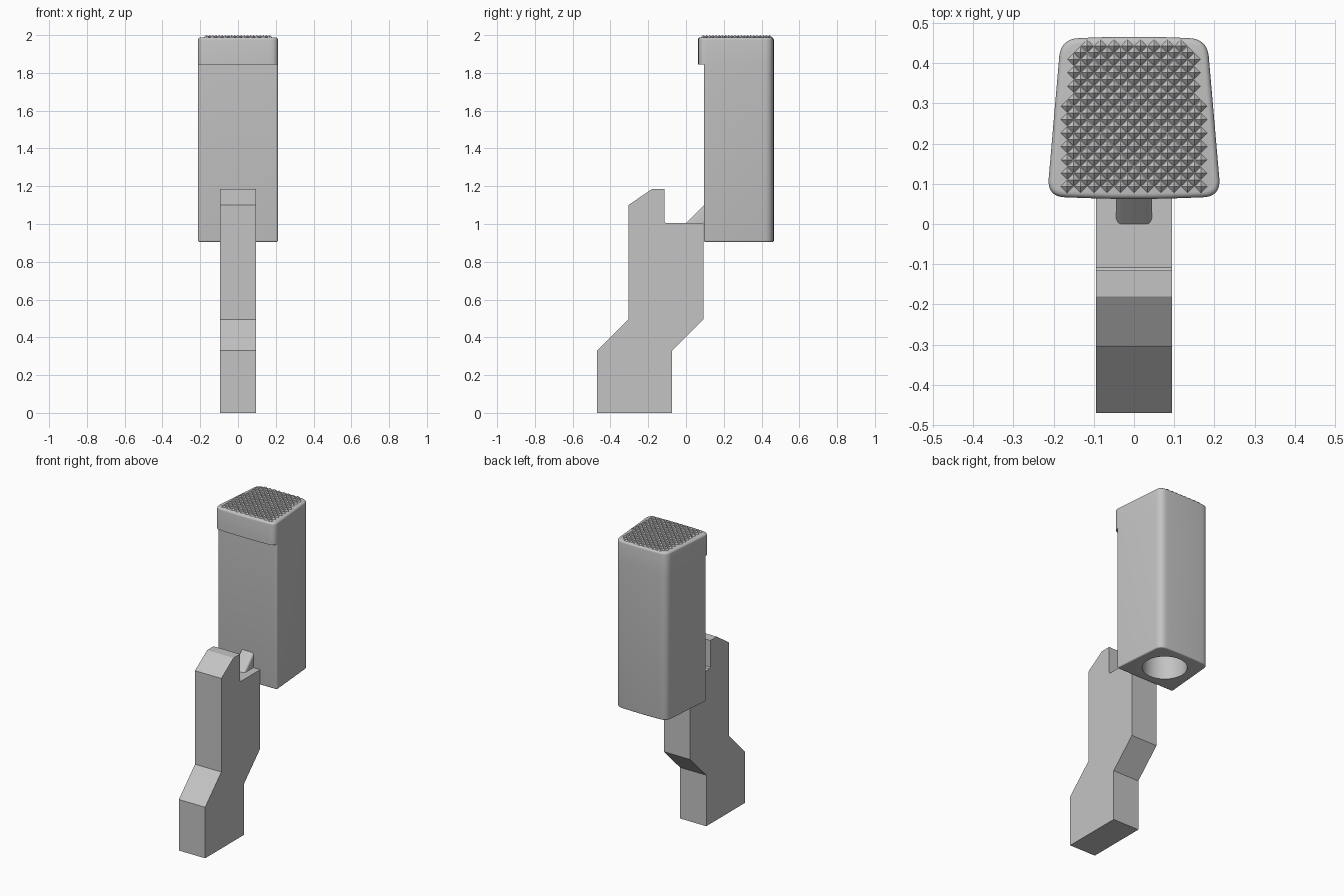
import bpy, bmesh, math
from mathutils import Vector

cube = bpy.data.objects.get("Cube")
if cube:
    bpy.data.objects.remove(cube)

grey = bpy.data.materials.new("plain grey")
grey.use_nodes = True
GREY = (0.55, 0.55, 0.55, 1)
grey.diffuse_color = GREY
grey.node_tree.nodes["Principled BSDF"].inputs["Base Color"].default_value = GREY


def finish(name, bm, smooth=False):
    bmesh.ops.recalc_face_normals(bm, faces=bm.faces)
    mesh = bpy.data.meshes.new(name)
    bm.to_mesh(mesh)
    bm.free()
    obj = bpy.data.objects.new(name, mesh)
    bpy.context.collection.objects.link(obj)
    mesh.materials.append(grey)
    bpy.ops.object.select_all(action="DESELECT")
    obj.select_set(True)
    bpy.context.view_layer.objects.active = obj
    if smooth:
        bpy.ops.object.shade_smooth_by_angle(angle=math.radians(35))
    return obj


def prism(points, offset):
    """Extrude a closed outline of 3D points by an offset vector."""
    bm = bmesh.new()
    face = bm.faces.new([bm.verts.new(p) for p in points])
    out = bmesh.ops.extrude_face_region(bm, geom=[face])
    moved = [v for v in out["geom"] if isinstance(v, bmesh.types.BMVert)]
    bmesh.ops.translate(bm, verts=moved, vec=offset)
    return bm


def rounded(corners, steps=8):
    """Round each (x, y, reach) corner with a quadratic curve."""
    pts = []
    for i, (x, y, reach) in enumerate(corners):
        c = Vector((x, y))
        a = c + (Vector(corners[i - 1][:2]) - c).normalized() * reach
        b = c + (Vector(corners[(i + 1) % len(corners)][:2]) - c).normalized() * reach
        for s in range(steps + 1):
            t = s / steps
            pts.append(a * (1 - t) ** 2 + c * 2 * t * (1 - t) + b * t * t)
    return pts


def half_width(y):
    return 0.216 - 0.085 * (y - 0.06)


def head_block(front, front_reach, bulge, z0, z1):
    wf, wb, back = half_width(front), half_width(0.46), 0.46
    outline = rounded([(-wf, front + bulge, front_reach), (0, front, 0.12),
                       (wf, front + bulge, front_reach), (wb, back, 0.045),
                       (0, back + 0.008, 0.12), (-wb, back, 0.045)])
    return prism([(p.x, p.y, z0) for p in outline], (0, 0, z1 - z0))


def round_rim(bm, z, size):
    rim = [e for e in bm.edges if all(abs(v.co.z - z) < 1e-4 for v in e.verts)]
    bmesh.ops.bevel(bm, geom=rim, offset=size, segments=4, profile=0.5, affect="EDGES")


# Handle: cranked side profile with a notch and a sloped thumb rest
side = [(-0.47, 0), (-0.073, 0), (-0.073, 0.33), (0.093, 0.495), (0.093, 1.005),
        (-0.108, 1.005), (-0.115, 1.012), (-0.115, 1.185), (-0.18, 1.185),
        (-0.305, 1.1), (-0.305, 0.495), (-0.47, 0.33)]
finish("handle", prism([(-0.094, y, z) for y, z in side], (0.188, 0, 0)))

# Small sloped tooth bracing the head against the handle
bm = prism([(-0.045, y, z) for y, z in [(0, 1.005), (0.1, 1.005), (0.1, 1.105)]], (0.09, 0, 0))
slope = [e for e in bm.edges
         if abs(e.verts[0].co.x - e.verts[1].co.x) < 1e-5
         and abs(e.verts[0].co.y - e.verts[1].co.y) > 0.05
         and abs(e.verts[0].co.z - e.verts[1].co.z) > 0.05]
bmesh.ops.bevel(bm, geom=slope, offset=0.014, segments=4, profile=0.5, affect="EDGES")
finish("brace_tooth", bm, True)

# Head body with a round socket bored up from below
bm = head_block(0.095, 0.015, 0, 0.905, 1.847)
round_rim(bm, 0.905, 0.008)
body = finish("head_body", bm)

bm = bmesh.new()
bmesh.ops.create_cone(bm, cap_ends=True, segments=48, radius1=0.132, radius2=0.132, depth=1)
bmesh.ops.translate(bm, verts=bm.verts, vec=(0, 0.28, 1.2))
cutter = finish("socket_cutter", bm)
cutter.hide_render = True

bpy.context.view_layer.objects.active = body
cut = body.modifiers.new("socket", "BOOLEAN")
cut.operation = "DIFFERENCE"
cut.solver = "EXACT"
cut.object = cutter
bpy.ops.object.modifier_apply(modifier=cut.name)
bpy.data.objects.remove(cutter)
bpy.ops.object.select_all(action="DESELECT")
body.select_set(True)
bpy.ops.object.shade_smooth_by_angle(angle=math.radians(35))

# Striking cap overhanging the front of the body
bm = head_block(0.06, 0.045, 0.008, 1.845, 1.988)
round_rim(bm, 1.988, 0.014)
finish("striking_cap", bm, True)

# Staggered diamond pyramids on the striking face
bm = bmesh.new()
pitch = 0.0333
r = pitch / 2
for row in range(22):
    y = 0.093 + row * r
    for col in range(-7, 8):
        x = (col + (row % 2) / 2) * pitch
        if abs(x) + r > half_width(y) - 0.012 or (y > 0.42 and abs(x) > 0.14):
            continue
        base = [bm.verts.new((x + dx * r, y + dy * r, 1.987))
                for dx, dy in ((1, 0), (0, 1), (-1, 0), (0, -1))]
        tip = bm.verts.new((x, y, 2))
        for i in range(4):
            bm.faces.new((base[i], base[(i + 1) % 4], tip))
finish("grip_pyramids", bm)
